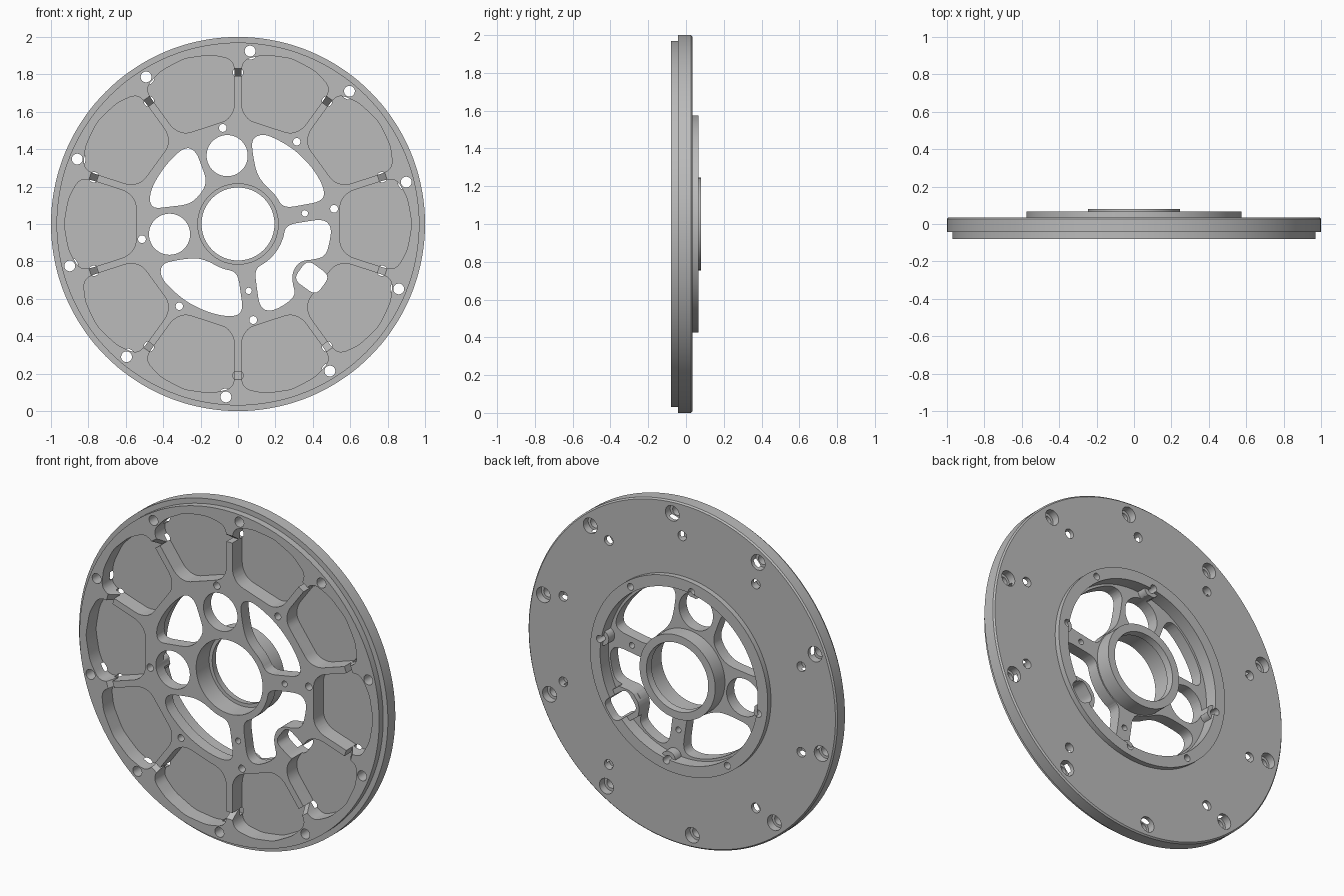
import bpy, bmesh, math
from mathutils import Vector

if "Cube" in bpy.data.objects:
    bpy.data.objects.remove(bpy.data.objects["Cube"], do_unlink=True)

grey = bpy.data.materials.new("machined_grey")
grey.use_nodes = True
grey.diffuse_color = (0.5, 0.5, 0.5, 1)
grey.node_tree.nodes["Principled BSDF"].inputs["Base Color"].default_value = (0.5, 0.5, 0.5, 1)

FRONT, BACK = -0.2, 0.2


def polar(r, deg):
    a = math.radians(deg)
    return Vector((r * math.cos(a), r * math.sin(a)))


def turn(pts, deg):
    """Rotate local (radial, tangential) points about the wheel axis."""
    c, s = polar(1, deg)
    return [Vector((u * c - v * s, u * s + v * c)) for u, v in pts]


def rounded(pts, f, steps=5):
    """Round each corner of a closed outline."""
    out = []
    for i, p in enumerate(pts):
        a, b = pts[i - 1] - p, pts[(i + 1) % len(pts)] - p
        p0 = p + a.normalized() * min(f, a.length * 0.49)
        p1 = p + b.normalized() * min(f, b.length * 0.49)
        for k in range(steps + 1):
            t = k / steps
            out.append(p0 * (1 - t) ** 2 + p * 2 * t * (1 - t) + p1 * t * t)
    return out


def circle(r, deg, radius, n=32):
    return [polar(r, deg) + polar(radius, 360 * k / n) for k in range(n)]


def finish(bm, name):
    bmesh.ops.recalc_face_normals(bm, faces=bm.faces)
    me = bpy.data.meshes.new(name)
    bm.to_mesh(me)
    bm.free()
    ob = bpy.data.objects.new(name, me)
    bpy.context.collection.objects.link(ob)
    return ob


def prisms(name, outlines, y0, y1):
    """Extrude outlines in the wheel plane from y0 to y1."""
    bm = bmesh.new()
    for pts in outlines:
        lo = [bm.verts.new((p.x, y0, 1 + p.y)) for p in pts]
        hi = [bm.verts.new((p.x, y1, 1 + p.y)) for p in pts]
        bm.faces.new(lo)
        bm.faces.new(hi[::-1])
        for i in range(len(pts)):
            bm.faces.new((lo[i - 1], hi[i - 1], hi[i], lo[i]))
    return finish(bm, name)


def lathe(name, profile, n=144):
    """Spin a closed (radius, y) profile about the wheel axis."""
    bm = bmesh.new()
    rings = []
    for k in range(n):
        c, s = polar(1, 360 * k / n)
        rings.append([bm.verts.new((r * c, y, 1 + r * s)) for r, y in profile])
    for k in range(n):
        a, b = rings[k - 1], rings[k]
        for i in range(len(profile)):
            bm.faces.new((a[i - 1], a[i], b[i], b[i - 1]))
    return finish(bm, name)


def combine(tool, operation="DIFFERENCE"):
    """Apply one boolean to the wheel and discard the tool."""
    tool.hide_render = True
    mod = wheel.modifiers.new("cut", "BOOLEAN")
    mod.operation, mod.solver, mod.object = operation, "EXACT", tool
    bpy.context.view_layer.update()
    dg = bpy.context.evaluated_depsgraph_get()
    me = bpy.data.meshes.new_from_object(wheel.evaluated_get(dg))
    wheel.modifiers.clear()
    wheel.data = me
    bpy.data.objects.remove(tool, do_unlink=True)


# Stepped disc with bore, rear flange and hub
wheel = lathe("wheel_plate", [
    (0.215, -0.08), (0.97, -0.08), (0.97, -0.042), (1, -0.042), (1, 0.027), (0.992, 0.035),
    (0.575, 0.035), (0.575, 0.066), (0.245, 0.066), (0.245, 0.08),
    (0.2, 0.08), (0.195, 0.04), (0.215, 0.04)])

# Rear recess around the hub
combine(lathe("rear_recess", [(0.245, -0.01), (0.51, -0.01), (0.51, BACK), (0.245, BACK)]))

# Screw lugs and the frame of the small window
spokes = (9, 99, 189, 279)
combine(prisms("lugs", [circle(0.52, a, 0.045) for a in spokes], -0.03, 0.045), "UNION")


def window(half_u, half_v):
    box = [(-half_u, -half_v), (half_u, -half_v), (half_u, half_v), (-half_u, half_v)]
    return rounded([p + polar(0.487, -36) for p in turn(box, -36 + 90)], 0.045)


combine(prisms("window_frame", [window(0.095, 0.1)], -0.03, 0.02), "UNION")

# Ten front pockets
side = [(0.545, 0.12), (0.59, 0.172), (0.81, 0.243), (0.855, 0.23), (0.905, 0.14)]
pocket = side + [(0.93, 0)] + [(u, -v) for u, v in side[::-1]]
combine(prisms("pockets", [rounded(turn(pocket, 36 * k), 0.035) for k in range(10)], FRONT, 0.012))

# Sloped notches at the outer end of each dividing wall
bm = bmesh.new()
for k in range(10):
    ends = []
    for v in (-0.04, 0.04):
        tri = []
        for u, y in ((0.79, -0.02), (0.79, -0.1), (0.845, -0.1)):
            p = turn([(u, v)], 18 + 36 * k)[0]
            tri.append(bm.verts.new((p.x, y, 1 + p.y)))
        bm.faces.new(tri)
        ends.append(tri)
    for i in range(3):
        bm.faces.new((ends[0][i - 1], ends[0][i], ends[1][i], ends[1][i - 1]))
combine(finish(bm, "notches"))

# Openings between the spokes, as (radius, angle)
side_open = [(0.255, 19), (0.47, 15), (0.5, 22), (0.5, 36), (0.5, 52), (0.5, 66), (0.5, 75),
             (0.46, 81), (0.38, 78), (0.29, 70), (0.255, 58), (0.255, 38)]
upper_open = [(0.5, 124), (0.5, 136), (0.5, 150), (0.5, 162), (0.47, 170), (0.38, 166),
              (0.28, 158), (0.255, 142), (0.28, 126), (0.37, 122), (0.45, 120)]
window_open = [(0.255, 290), (0.46, 284.5), (0.5, 290), (0.5, 300), (0.49, 309), (0.44, 312),
               (0.4, 316), (0.38, 324), (0.4, 331), (0.45, 335), (0.5, 340), (0.5, 350),
               (0.5, 358), (0.46, 363.5), (0.255, 359), (0.255, 342), (0.255, 324), (0.255, 306)]
mirrored = [(r, 288.5 - a) for r, a in side_open]
opens = [rounded([polar(r, a) for r, a in o], 0.06)
         for o in (side_open, upper_open, mirrored, window_open)]
opens += [circle(0.37, a, 0.11, 48) for a in (99, 188.5)]
combine(prisms("openings", opens, FRONT, BACK))
combine(prisms("window", [window(0.065, 0.075)], FRONT, BACK))

# Through holes: rim, spokes and lugs
holes = [circle(0.927, 14 + 36 * k, 0.029, 24) for k in range(10)]
holes += [circle(0.52, a, 0.021, 20) for a in spokes]
holes += [circle(0.54, a, 0.02, 20) for a in (54.5, 234.5)]
holes += [circle(0.362, a, 0.017, 20) for a in (9, 279)]
combine(prisms("through_holes", holes, FRONT, BACK))

# Rear counterbores and blind screw holes
combine(prisms("counterbores", [circle(0.927, 14 + 36 * k, 0.045, 28) for k in range(10)], -0.01, BACK))
combine(prisms("blind_holes", [circle(0.81, 18 + 36 * k, 0.028, 24) for k in range(10)], -0.01, BACK))

wheel.data.materials.clear()
wheel.data.materials.append(grey)
for poly in wheel.data.polygons:
    poly.material_index = 0
bpy.ops.object.select_all(action="DESELECT")
wheel.select_set(True)
bpy.context.view_layer.objects.active = wheel
bpy.ops.object.shade_smooth_by_angle(angle=math.radians(30))
